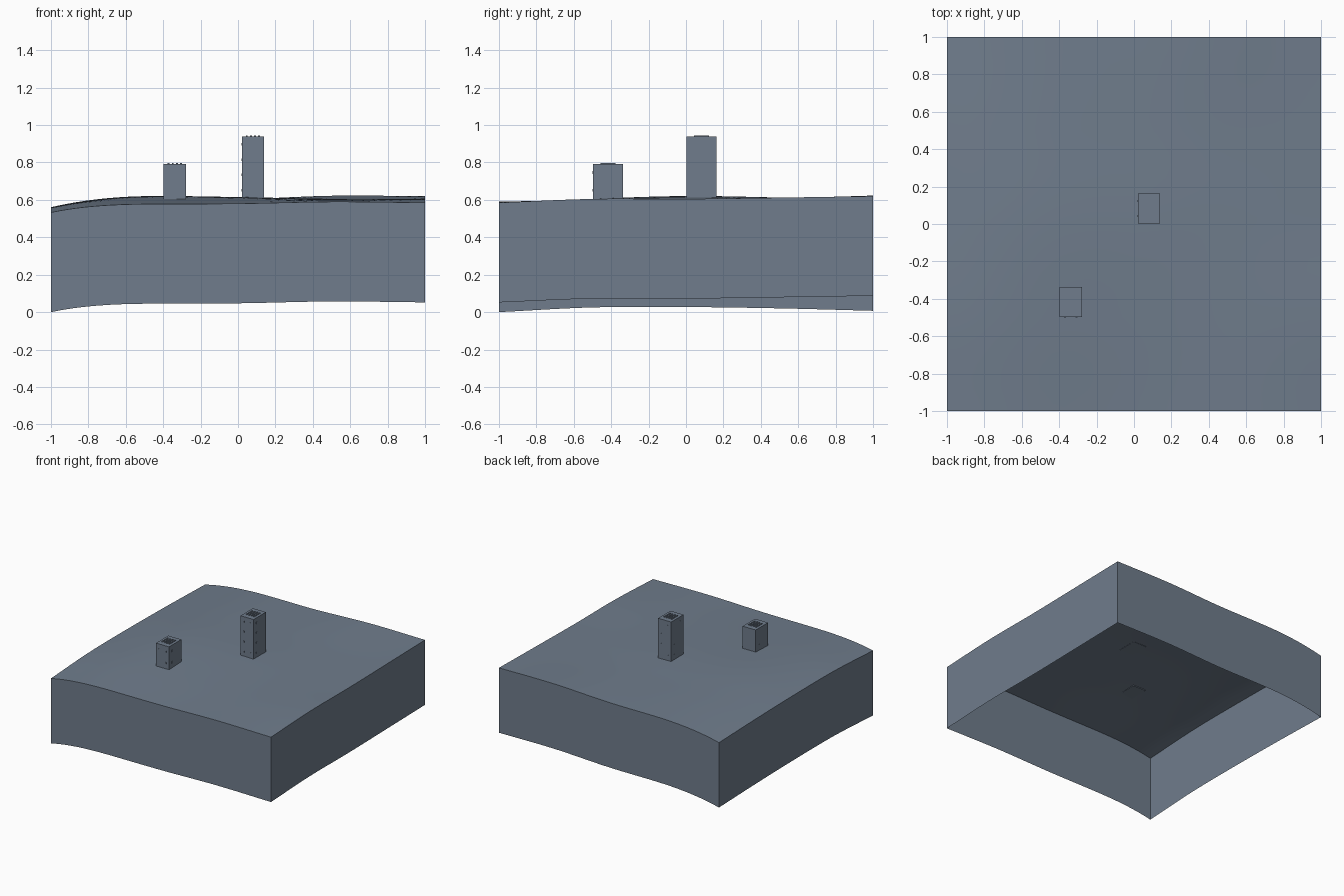
import bpy, bmesh, math
from mathutils import Matrix, Vector

old = bpy.data.objects.get("Cube")
if old:
    bpy.data.objects.remove(old)

slate = bpy.data.materials.new("slate grey")
slate.use_nodes = True
COLOUR = (0.16, 0.203, 0.262, 1)
slate.diffuse_color = COLOUR
slate.node_tree.nodes["Principled BSDF"].inputs["Base Color"].default_value = COLOUR


def finish(bm, name, smooth=False):
    mesh = bpy.data.meshes.new(name)
    bm.to_mesh(mesh)
    bm.free()
    mesh.materials.append(slate)
    obj = bpy.data.objects.new(name, mesh)
    bpy.context.scene.collection.objects.link(obj)
    if smooth:
        bpy.ops.object.select_all(action='DESELECT')
        obj.select_set(True)
        bpy.context.view_layer.objects.active = obj
        bpy.ops.object.shade_smooth_by_angle(angle=math.radians(30))
    return obj


def add_box(bm, centre, size):
    bmesh.ops.create_cube(bm, size=1, matrix=Matrix.Translation(centre) @ Matrix.Diagonal((*size, 1)))


# Ground heights on an even control grid, front row first
HEIGHTS = [
    [0.573, 0.578, 0.580, 0.590, 0.585],
    [0.598, 0.605, 0.602, 0.600, 0.605],
    [0.600, 0.620, 0.615, 0.605, 0.605],
    [0.593, 0.612, 0.608, 0.608, 0.612],
    [0.580, 0.600, 0.603, 0.622, 0.620],
]
SKIRT = 0.533


def spline(values, t):
    """Smooth curve through evenly spaced values, t from -1 to 1."""
    last = len(values) - 1
    s = (t + 1) / 2 * last
    i = max(0, min(int(s), last - 1))
    f = s - i
    b, c = values[i], values[i + 1]
    a = values[i - 1] if i > 0 else 2 * b - c
    d = values[i + 2] if i + 2 <= last else 2 * c - b
    return b + f / 2 * (c - a + f * (2*a - 5*b + 4*c - d + f * (3*(b - c) + d - a)))


def ground_height(x, y):
    droop = max(0, (-x - 0.4) / 0.6) ** 3
    return spline([spline(row, x) for row in HEIGHTS], y) - 0.04 * droop


# Rolling ground with skirt walls, open underneath
bm = bmesh.new()
bmesh.ops.create_grid(bm, x_segments=32, y_segments=32, size=1)
for v in bm.verts:
    v.co.z = ground_height(v.co.x, v.co.y)
rim = [e for e in bm.edges if e.is_boundary]
walls = bmesh.ops.extrude_edge_only(bm, edges=rim)["geom"]
for v in walls:
    if isinstance(v, bmesh.types.BMVert):
        v.co.z -= SKIRT
bmesh.ops.recalc_face_normals(bm, faces=bm.faces)
finish(bm, "ground_block", smooth=True)


def tower(name, x, y, top, floors):
    width, depth = 0.118, 0.16
    base = ground_height(x, y) - 0.003
    # Plain body
    bm = bmesh.new()
    add_box(bm, (x, y, (base + top) / 2), (width, depth, top - base))
    finish(bm, name + "_body")

    # Roof slats running front to back
    bm = bmesh.new()
    for i in range(4):
        add_box(bm, (x + (i - 1.5) * 0.022, y, top + 0.002), (0.01, 0.08, 0.006))
    finish(bm, name + "_roof_slats")

    # Small window plates on all four sides
    bm = bmesh.new()
    step = (top - base) / floors
    for floor in range(floors):
        z = base + (floor + 0.5) * step
        for side in (-1, 1):
            for k in (-1, 1):
                add_box(bm, (x + k * 0.03, y + side * depth / 2, z), (0.01, 0.002, 0.014))
                add_box(bm, (x + side * width / 2, y + k * 0.04, z), (0.002, 0.01, 0.014))
    finish(bm, name + "_windows")


tower("tall_tower", 0.08, 0.083, 0.938, 4)
tower("short_tower", -0.338, -0.418, 0.793, 2)
